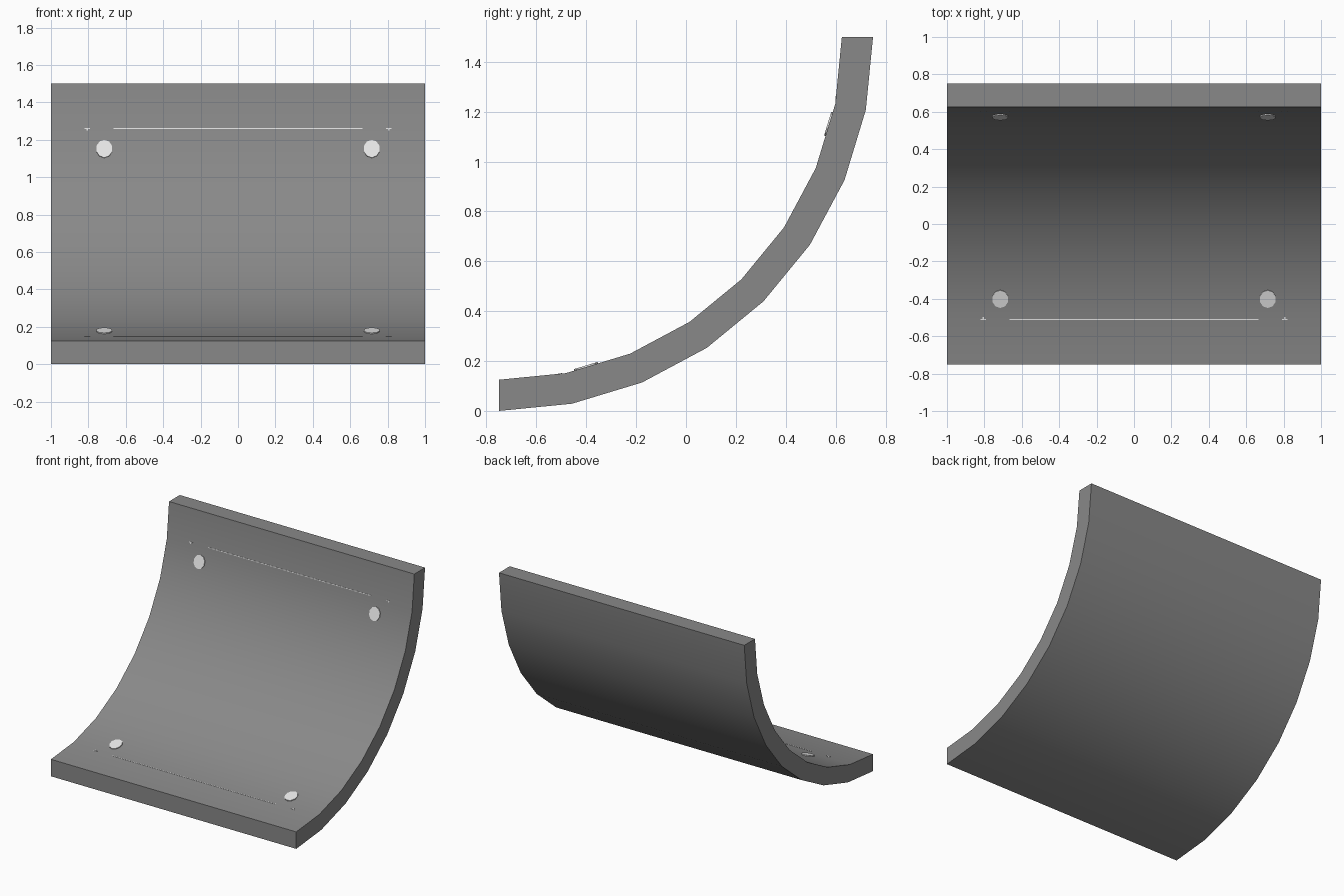
import bpy, bmesh, math
from mathutils import Matrix

if "Cube" in bpy.data.objects:
    bpy.data.objects.remove(bpy.data.objects["Cube"])

R_OUT, R_IN, CY, CZ, SEG = 1.5, 1.375, -0.75, 1.5, 8
STEP = 90 / SEG


def material(name, v):
    m = bpy.data.materials.new(name)
    m.diffuse_color = (v, v, v, 1)
    m.use_nodes = True
    m.node_tree.nodes["Principled BSDF"].inputs["Base Color"].default_value = m.diffuse_color
    return m


grey = material("mid_grey", 0.25)
pale = material("pale_grey", 0.8)


def finish(name, bm, mat):
    bmesh.ops.recalc_face_normals(bm, faces=bm.faces)
    me = bpy.data.meshes.new(name)
    bm.to_mesh(me)
    bm.free()
    me.materials.append(mat)
    ob = bpy.data.objects.new(name, me)
    bpy.context.collection.objects.link(ob)
    return ob


def on_surface(x, deg):
    """Frame on the concave face: local Y along the curve, Z out of the face."""
    mid = math.radians((math.floor(deg / STEP) + 0.5) * STEP)
    a = math.radians(deg)
    r = R_IN * math.cos(math.radians(STEP / 2)) / math.cos(a - mid)
    c, s = math.cos(mid), math.sin(mid)
    return Matrix(((1, 0, 0, x),
                   (0, c, -s, CY + r * math.sin(a)),
                   (0, s, c, CZ - r * math.cos(a)),
                   (0, 0, 0, 1)))


# Curved plate: quarter-ring profile extruded along x
bm = bmesh.new()
angles = [math.radians(i * STEP) for i in range(SEG + 1)]
profile = [(R_OUT, a) for a in angles] + [(R_IN, a) for a in reversed(angles)]
rings = [[bm.verts.new((x, CY + r * math.sin(a), CZ - r * math.cos(a)))
          for r, a in profile] for x in (-1, 1)]
n = len(profile)
for i in range(n):
    j = (i + 1) % n
    bm.faces.new((rings[0][i], rings[0][j], rings[1][j], rings[1][i]))
for i in range(SEG):  # side walls, one quad per segment
    for ring in rings:
        bm.faces.new((ring[i], ring[i + 1], ring[n - 2 - i], ring[n - 1 - i]))
plate = finish("curved_plate", bm, grey)
bpy.context.view_layer.objects.active = plate
plate.select_set(True)
bpy.ops.object.shade_smooth_by_angle(angle=math.radians(30))

# Four flat rivets near the corners
for row, deg in (("lower", 14.8), ("upper", 75.2)):
    for side, x in (("left", -0.715), ("right", 0.715)):
        bm = bmesh.new()
        bmesh.ops.create_cone(bm, cap_ends=True, segments=10, radius1=0.046,
                              radius2=0.046, depth=0.012,
                              matrix=on_surface(x, deg) @ Matrix.Diagonal((0.96, 1.08, 1, 1)))
        finish(f"{row}_{side}_rivet", bm, pale)

# Hairline trims beside the rivets, with short end ticks
for row, deg, out in (("lower", 10.07, 1), ("upper", 79.93, -1)):
    bm = bmesh.new()
    for x, w, h, dy in ((0, 1.33, 0.005, 0), (-0.805, 0.03, 0.005, 0), (0.805, 0.03, 0.005, 0),
                        (-0.807, 0.008, 0.012, 0.006), (0.807, 0.008, 0.012, 0.006)):
        bmesh.ops.create_cube(bm, size=1, matrix=on_surface(x, deg)
                              @ Matrix.Translation((0, dy * out, 0))
                              @ Matrix.Diagonal((w, h, 0.003, 1)))
    finish(f"{row}_trim_line", bm, pale)
